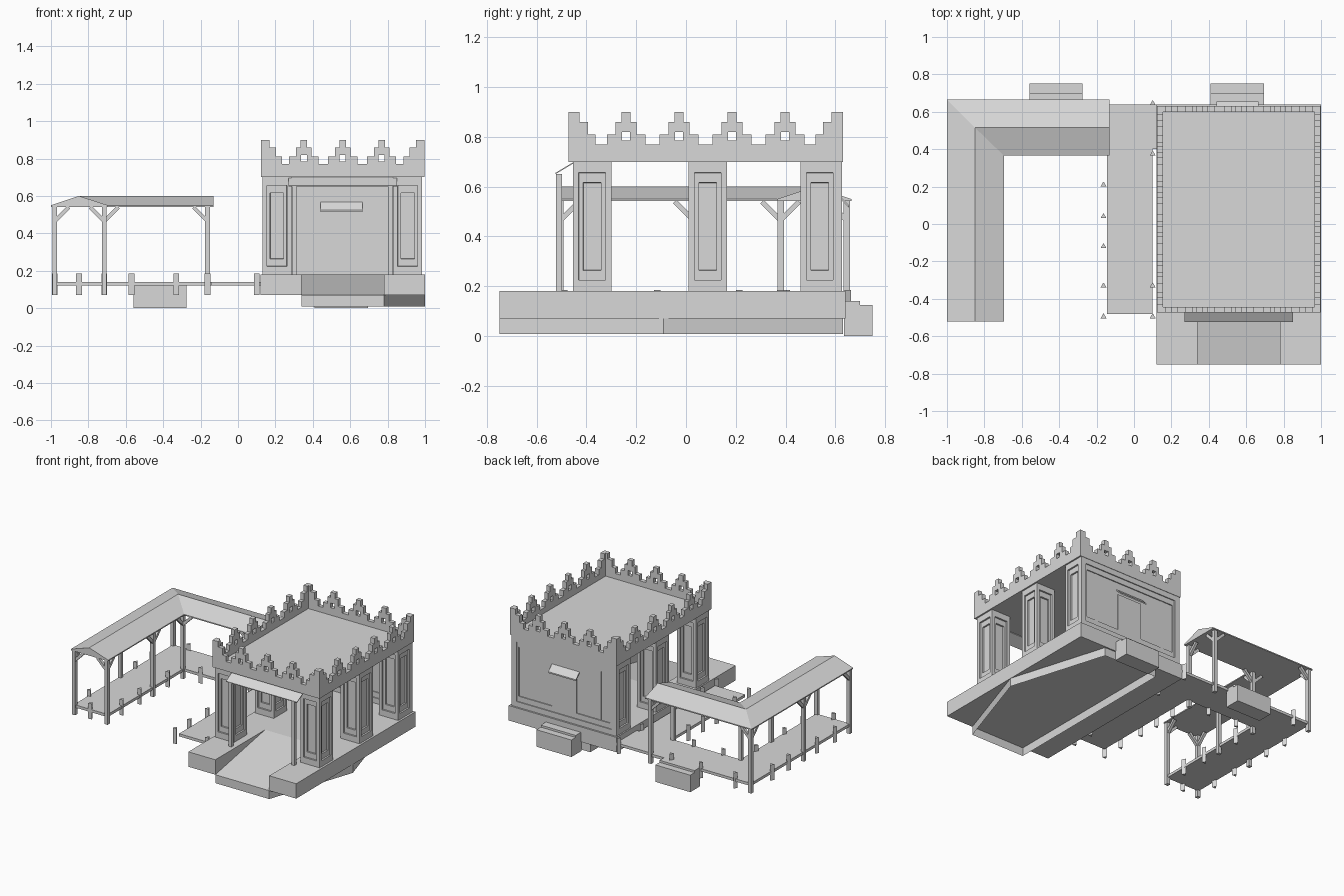
import bpy, bmesh
from mathutils import Vector, Matrix

if "Cube" in bpy.data.objects:
    bpy.data.objects.remove(bpy.data.objects["Cube"])

stone = bpy.data.materials.new("pale grey stone")
stone.use_nodes = True
GREY = (0.69, 0.69, 0.69, 1)
stone.diffuse_color = GREY
stone.node_tree.nodes["Principled BSDF"].inputs["Base Color"].default_value = GREY


def finish(name, bm, fix_normals=True):
    if fix_normals:
        bmesh.ops.recalc_face_normals(bm, faces=bm.faces[:])
    mesh = bpy.data.meshes.new(name)
    bm.to_mesh(mesh)
    bm.free()
    mesh.materials.append(stone)
    obj = bpy.data.objects.new(name, mesh)
    bpy.context.collection.objects.link(obj)


def add_box(bm, x0, x1, y0, y1, z0, z1):
    size = Matrix.Diagonal((x1 - x0, y1 - y0, z1 - z0, 1))
    centre = Vector((x0 + x1, y0 + y1, z0 + z1)) / 2
    bmesh.ops.create_cube(bm, size=1, matrix=Matrix.Translation(centre) @ size)


def boxes(name, items):
    bm = bmesh.new()
    for item in items:
        add_box(bm, *item)
    finish(name, bm)


def add_beam(bm, p, q, width):
    p, q = Vector(p), Vector(q)
    d = q - p
    m = Matrix.Translation((p + q) / 2) @ d.to_track_quat('Z', 'Y').to_matrix().to_4x4()
    bmesh.ops.create_cube(bm, size=1, matrix=m @ Matrix.Diagonal((width, width, d.length, 1)))


def prism_x(name, profile, x0, x1):
    """Extrude a (y, z) profile along x."""
    bm = bmesh.new()
    face = bm.faces.new([bm.verts.new((x0, y, z)) for y, z in profile])
    ext = bmesh.ops.extrude_face_region(bm, geom=[face])["geom"]
    verts = [v for v in ext if isinstance(v, bmesh.types.BMVert)]
    bmesh.ops.translate(bm, verts=verts, vec=(x1 - x0, 0, 0))
    bm.faces.ensure_lookup_table()
    if not any(f.is_valid and all(abs(v.co.x - x0) < 1e-5 for v in f.verts) for f in bm.faces):
        bmesh.ops.holes_fill(bm, edges=[e for e in bm.edges if e.is_boundary])
    finish(name, bm)


def recess(bm, face, margin, z_extra, depth):
    """Sink a square-edged panel into a face, with taller margins above and below."""
    bmesh.ops.inset_individual(bm, faces=[face], thickness=margin)
    mid = face.calc_center_median().z
    for v in face.verts:
        v.co.z += -z_extra if v.co.z > mid else z_extra
    bm.normal_update()
    shift = face.normal * -depth
    bmesh.ops.inset_individual(bm, faces=[face], thickness=0.0005)
    bmesh.ops.translate(bm, verts=face.verts[:], vec=shift)


def panelled(name, bounds, axes, margins, depth):
    bm = bmesh.new()
    add_box(bm, *bounds)
    bm.normal_update()
    sides = [f for f in bm.faces if any(abs(f.normal[a]) > 0.9 for a in axes)]
    for f in sides:
        for margin, extra in margins:
            recess(bm, f, margin, extra, depth)
    finish(name, bm, False)


# Raised platform, notched for a long gentle ramp that climbs into the hall
RAMP_TOP = -0.17
boxes("platform", [(0.12, 1, RAMP_TOP, 0.64, 0.07, 0.18),
                   (0.12, 0.34, -0.75, RAMP_TOP, 0.07, 0.18),
                   (0.78, 1, -0.75, RAMP_TOP, 0.07, 0.18)])
prism_x("ramp", [(-0.75, 0.07), (RAMP_TOP, 0.18), (RAMP_TOP, 0.07)], 0.34, 0.78)

# Open skirt of thin walls beneath the platform
bm = bmesh.new()
outline = [(0.34, -0.75), (0.78, -0.75), (1, -0.09), (0.78, 0.63), (0.34, 0.63)]
low = [bm.verts.new((x, y, 0.008)) for x, y in outline]
top = [bm.verts.new((x, y, 0.07)) for x, y in outline]
for i in range(len(outline)):
    j = (i + 1) % len(outline)
    bm.faces.new((low[i], low[j], top[j], top[i]))
finish("foundation_skirt", bm, False)

# Stepped blocks at the back
for name, x0, x1 in (("hall_back_step", 0.41, 0.695), ("walkway_back_step", -0.56, -0.275)):
    prism_x(name, [(0.635, 0), (0.75, 0), (0.75, 0.125), (0.70, 0.125), (0.70, 0.14), (0.635, 0.14)], x0, x1)

# Panelled columns along both sides
for side, x0 in (("right", 0.13), ("left", 0.83)):
    for place, y0 in (("front", -0.455), ("middle", 0.01), ("back", 0.46)):
        panelled(f"{place}_{side}_column", (x0, x0 + 0.155, y0, y0 + 0.155, 0.18, 0.70),
                 (0, 1), ((0.034, 0.02), (0.025, 0.022)), 0.012)

# Back wall with nested panels; the door stands level with the outer panel
panelled("back_wall", (0.13, 0.985, 0.595, 0.627, 0.18, 0.70), (1,),
         ((0.056, 0), (0.02, 0.025)), 0.007)
boxes("door", [(0.46, 0.66, 0.602, 0.62, 0.24, 0.53)])
prism_x("door_awning", [(0.61, 0.57), (0.655, 0.525), (0.655, 0.515), (0.61, 0.56)], 0.44, 0.665)
prism_x("inner_door_awning", [(0.61, 0.57), (0.57, 0.525), (0.57, 0.515), (0.61, 0.56)], 0.44, 0.665)

# Entrance canopy on slim posts
prism_x("entrance_canopy", [(-0.525, 0.655), (-0.45, 0.70), (-0.45, 0.695), (-0.525, 0.65)], 0.27, 0.85)
boxes("canopy_posts", [(x, x + 0.024, -0.523, -0.499, 0.18, 0.65) for x in (0.288, 0.802)])

# Roof slab and parapet band
X0, X1, Y0, Y1, T = 0.124, 0.996, -0.473, 0.63, 0.03
boxes("roof_slab", [(X0 + 0.01, X1 - 0.01, Y0 + 0.01, Y1 - 0.01, 0.70, 0.73)])
boxes("parapet", [(X0, X1, Y0, Y0 + T, 0.70, 0.77), (X0, X1, Y1 - T, Y1, 0.70, 0.77),
                  (X0, X0 + T, Y0 + T, Y1 - T, 0.70, 0.77), (X1 - T, X1, Y0 + T, Y1 - T, 0.70, 0.77)])

# Stepped merlons, each pierced by a small square hole
STEPS = [(-0.078, 0.078, 0.77, 0.785), (-0.078, -0.016, 0.785, 0.81), (0.016, 0.078, 0.785, 0.81),
         (-0.042, -0.016, 0.81, 0.82), (0.016, 0.042, 0.81, 0.82),
         (-0.042, 0.042, 0.82, 0.86), (-0.018, 0.018, 0.86, 0.90)]
merlons = []
for y in (Y0, Y1 - T):
    for i in (1, 2, 3):
        c = X0 + 0.02 + i * (X1 - X0 - 0.04) / 4
        merlons += [(c + a, c + b, y, y + T, z0, z1) for a, b, z0, z1 in STEPS]
for x in (X0, X1 - T):
    for i in (1, 2, 3, 4):
        c = Y0 + 0.02 + i * (Y1 - Y0 - 0.04) / 5
        merlons += [(x, x + T, c + a, c + b, z0, z1) for a, b, z0, z1 in STEPS]
boxes("merlons", merlons)

# Corner merlons step down along both sides
corners = []
for x, sx in ((X0, 1), (X1, -1)):
    for y, sy in ((Y0, 1), (Y1, -1)):
        for reach, z0, z1 in ((0.11, 0.77, 0.81), (0.08, 0.81, 0.86), (0.045, 0.86, 0.90)):
            for w, d in ((reach, T), (T, reach)):
                corners.append((min(x, x + sx * w), max(x, x + sx * w),
                                min(y, y + sy * d), max(y, y + sy * d), z0, z1))
boxes("corner_merlons", corners)

# Walkway decks
boxes("walkway_deck", [(-0.985, -0.71, -0.505, 0.65, 0.12, 0.14),
                       (-0.71, -0.145, 0.38, 0.65, 0.12, 0.14),
                       (-0.145, 0.10, -0.48, 0.64, 0.12, 0.14),
                       (0.10, 0.12, 0.40, 0.64, 0.12, 0.14)])

# L-shaped gabled roof over the walkway
bm = bmesh.new()
stations = [[(-1, -0.52), (-0.85, -0.52), (-0.695, -0.52)],
            [(-1, 0.665), (-0.85, 0.515), (-0.695, 0.365)],
            [(-0.13, 0.665), (-0.13, 0.515), (-0.13, 0.365)]]
rings = []
for outer, ridge, inner in stations:
    section = ((outer, 0.542), (outer, 0.55), (ridge, 0.60), (inner, 0.55), (inner, 0.542))
    rings.append([bm.verts.new((*p, z)) for p, z in section])
for a, b in zip(rings, rings[1:]):
    for i in range(5):
        j = (i + 1) % 5
        bm.faces.new((a[i], a[j], b[j], b[i]))
bm.faces.new(rings[0])
bm.faces.new(rings[-1])
finish("walkway_roof", bm)

# Walkway posts with diagonal braces; each lists its brace directions
posts = [(-0.98, -0.505, "+x +y"), (-0.715, -0.505, "-x +y"),
         (-0.98, 0.03, "+x +y -y"), (-0.715, 0.03, "-x +y -y"),
         (-0.98, 0.645, "+x -y"), (-0.715, 0.38, "+x -x -y"),
         (-0.163, 0.645, "-x -y"), (-0.163, 0.38, "-x +y")]
bm = bmesh.new()
for x, y, braces in posts:
    add_box(bm, x - 0.013, x + 0.013, y - 0.013, y + 0.013, 0.07, 0.55)
    for word in braces.split():
        step = 0.075 if word[0] == "+" else -0.075
        dx, dy = (step, 0) if word[1] == "x" else (0, step)
        add_beam(bm, (x, y, 0.465), (x + dx, y + dy, 0.54), 0.02)
finish("walkway_posts", bm)

# Short three-sided bollards along the deck edges
spots = [(-0.163, y) for y in (0.21, 0.04, -0.12, -0.33, -0.495)]
spots += [(0.10, y) for y in (0.645, 0.375, -0.33, -0.495)]
spots += [(x, y) for x in (-0.98, -0.715) for y in (0.21, -0.12, -0.33)]
spots += [(x, y) for x in (-0.57, -0.33) for y in (0.645, 0.385)]
spots += [(-0.85, 0.645), (-0.85, -0.50), (-0.98, 0.40)]
bm = bmesh.new()
for x, y in spots:
    bmesh.ops.create_cone(bm, cap_ends=True, segments=3, radius1=0.018, radius2=0.018,
                          depth=0.115, matrix=Matrix.Translation((x, y, 0.1275)))
finish("bollards", bm)
